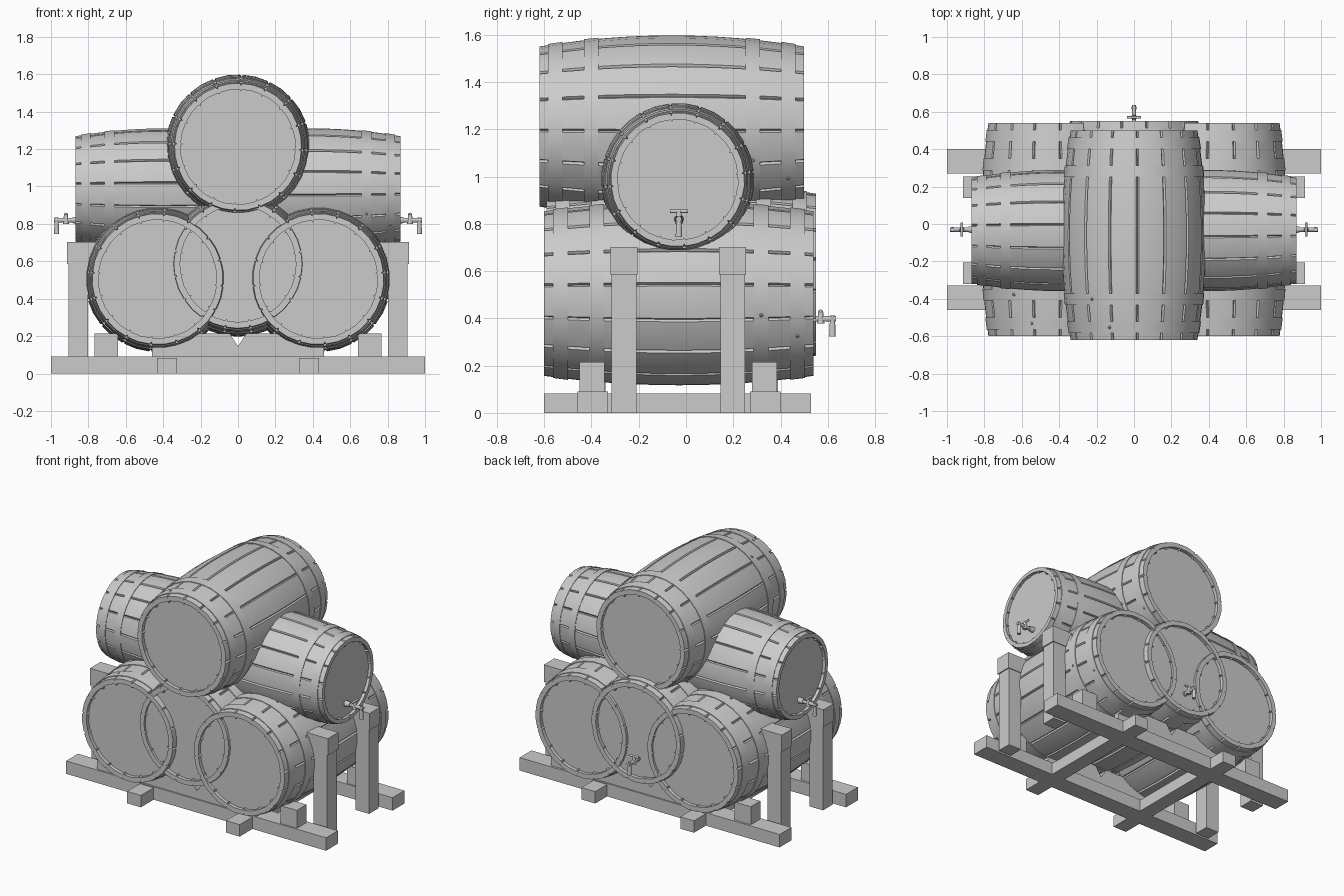
import bpy, bmesh, math
from mathutils import Matrix, Vector

if "Cube" in bpy.data.objects:
    bpy.data.objects.remove(bpy.data.objects["Cube"])

STAVES = 16


def finish(bm, name, smooth=False):
    bmesh.ops.recalc_face_normals(bm, faces=bm.faces)
    me = bpy.data.meshes.new(name)
    bm.to_mesh(me)
    bm.free()
    ob = bpy.data.objects.new(name, me)
    bpy.context.collection.objects.link(ob)
    if smooth:
        bpy.context.view_layer.objects.active = ob
        ob.select_set(True)
        bpy.ops.object.shade_smooth_by_angle(angle=math.radians(25))
        ob.select_set(False)
    return ob


def box(name, x0, x1, y0, y1, z0, z1):
    bm = bmesh.new()
    bmesh.ops.create_cube(bm, size=1)
    for v in bm.verts:
        v.co = Vector(((x0 + x1) / 2 + v.co.x * (x1 - x0),
                       (y0 + y1) / 2 + v.co.y * (y1 - y0),
                       (z0 + z1) / 2 + v.co.z * (z1 - z0)))
    return finish(bm, name)


def lathe(bm, profile, angles, closed=False, caps=False):
    """Revolve (y, radius) points about y; angles hold (angle, radial offset)."""
    rings = [[bm.verts.new(((r + d) * math.sin(a), y, (r + d) * math.cos(a)))
              for a, d in angles] for y, r in profile]
    n = len(angles)
    pairs = list(zip(rings, rings[1:]))
    if closed:
        pairs.append((rings[-1], rings[0]))
    for p, q in pairs:
        for i in range(n):
            j = (i + 1) % n
            bm.faces.new((p[i], p[j], q[j], q[i]))
    if caps:
        bm.faces.new(rings[0])
        bm.faces.new(rings[-1])


def barrel(name, center, half, r_mid, r_end, turn=0, roll=0):
    place = Matrix.Translation(center) @ Matrix.Rotation(turn, 4, 'Z') @ Matrix.Rotation(roll, 4, 'Y')
    s = r_mid / 0.39
    rad = lambda y: r_end + (r_mid - r_end) * (1 - (y / half) ** 2)

    # staves with grooves between them, raised rims and recessed heads
    step = 2 * math.pi / STAVES
    stave_angles = []
    for i in range(STAVES):
        for f, d in ((0, -0.012), (0.05, -0.001), (0.5, 0), (0.95, -0.001)):
            stave_angles.append(((i + f) * step, d * s))
    body = [(half * k / 6, rad(half * k / 6)) for k in range(-6, 7)]
    head, recess = r_end - 0.033 * s, half - 0.025 * s
    bm = bmesh.new()
    lathe(bm, [(-recess, head), (-half, head)] + body + [(half, head), (recess, head)],
          stave_angles, caps=True)
    bm.transform(place)
    finish(bm, name + "_staves", True)

    # two hoops at each end, each with a rivet
    bm = bmesh.new()
    plain = [(i * step / 2, 0) for i in range(STAVES * 2)]
    w = 0.055 * half
    for side in (-1, 1):
        for f in (0.88, 0.61):
            y = side * f * half
            a, b = y - w, y + w
            t = 0.004 * s
            lathe(bm, [(a, rad(a) - 2 * t), (a, rad(a) + t), (b, rad(b) + t), (b, rad(b) - 2 * t)],
                  plain, closed=True)
            ang = side * math.radians(75) + f
            m = Matrix.Translation((rad(y) * math.sin(ang), y, rad(y) * math.cos(ang)))
            bmesh.ops.create_icosphere(bm, subdivisions=1, radius=0.01 * s, matrix=m)
    bm.transform(place)
    finish(bm, name + "_hoops", True)


def tap(name, base, turn):
    # local frame: spout points along +y from the barrel head
    bm = bmesh.new()

    def rod(p, q, r, r2=None):
        p, q = Vector(p), Vector(q)
        d = q - p
        m = Matrix.Translation((p + q) / 2) @ d.to_track_quat('Z', 'Y').to_matrix().to_4x4()
        bmesh.ops.create_cone(bm, cap_ends=True, segments=12, radius1=r,
                              radius2=r2 or r, depth=d.length, matrix=m)
    rod((0, -0.04, 0), (0, 0.115, 0), 0.012)
    rod((0, -0.03, 0), (0, 0.015, 0), 0.021, 0.016)
    rod((0, 0.1, 0.014), (0, 0.1, -0.075), 0.010, 0.014)
    rod((0, 0.05, -0.02), (0, 0.05, 0.035), 0.016, 0.010)
    rod((-0.038, 0.05, 0.033), (0.038, 0.05, 0.033), 0.007)
    bm.transform(Matrix.Translation(base) @ Matrix.Rotation(turn, 4, 'Z'))
    finish(bm, name, True)


# barrels
barrel("lower_left_barrel", (-0.43, -0.03, 0.505), 0.57, 0.39, 0.35, roll=0.1)
barrel("lower_right_barrel", (0.43, -0.03, 0.505), 0.57, 0.39, 0.35, roll=-0.1)
barrel("lower_middle_barrel", (0, -0.02, 0.585), 0.57, 0.388, 0.343, roll=0.2)
barrel("top_barrel", (0, -0.06, 1.212), 0.56, 0.387, 0.34, roll=0.05)
barrel("left_side_barrel", (-0.4, -0.035, 0.987), 0.47, 0.325, 0.283, turn=math.pi / 2, roll=0.1)
barrel("right_side_barrel", (0.4, -0.035, 0.987), 0.47, 0.325, 0.283, turn=-math.pi / 2, roll=0.1)

# taps
tap("right_tap", (0.87, -0.03, 0.82), -math.pi / 2)
tap("left_tap", (-0.87, -0.03, 0.82), math.pi / 2)
tap("back_tap", (0, 0.52, 0.398), 0)

# base frame: long beams, cross beams, saddles between barrels
for tag, y0, y1 in (("front", -0.46, -0.33), ("back", 0.27, 0.40)):
    box(tag + "_long_beam", -1, 1, y0, y1, 0, 0.09)
    bm = bmesh.new()
    outline = [(-0.46, 0.09), (0.46, 0.09), (0.46, 0.215), (0.045, 0.215),
               (0, 0.145), (-0.045, 0.215), (-0.46, 0.215)]
    face = bm.faces.new([bm.verts.new((x, y0 + 0.01, z)) for x, z in outline])
    ext = bmesh.ops.extrude_face_region(bm, geom=[face])
    bmesh.ops.translate(bm, vec=(0, 0.11, 0),
                        verts=[g for g in ext["geom"] if isinstance(g, bmesh.types.BMVert)])
    finish(bm, tag + "_saddle")

for tag, s in (("left", -1), ("right", 1)):
    box(tag + "_cross_beam", s * 0.38 - 0.053, s * 0.38 + 0.053, -0.6, 0.53, 0, 0.083)
    # chocks and posts
    for end, c0, c1, p0, p1 in (("front", -0.45, -0.345, -0.315, -0.21),
                                ("back", 0.28, 0.385, 0.145, 0.25)):
        box(f"{tag}_{end}_chock", s * 0.705 - 0.063, s * 0.705 + 0.063, c0, c1, 0.09, 0.215)
        box(f"{tag}_{end}_post", s * 0.855 - 0.052, s * 0.855 + 0.052, p0, p1, 0, 0.6)

# upper bars carrying the side barrels
for tag, y0, y1 in (("front", -0.32, -0.205), ("back", 0.14, 0.255)):
    box(tag + "_upper_bar", -0.915, 0.915, y0, y1, 0.585, 0.703)
